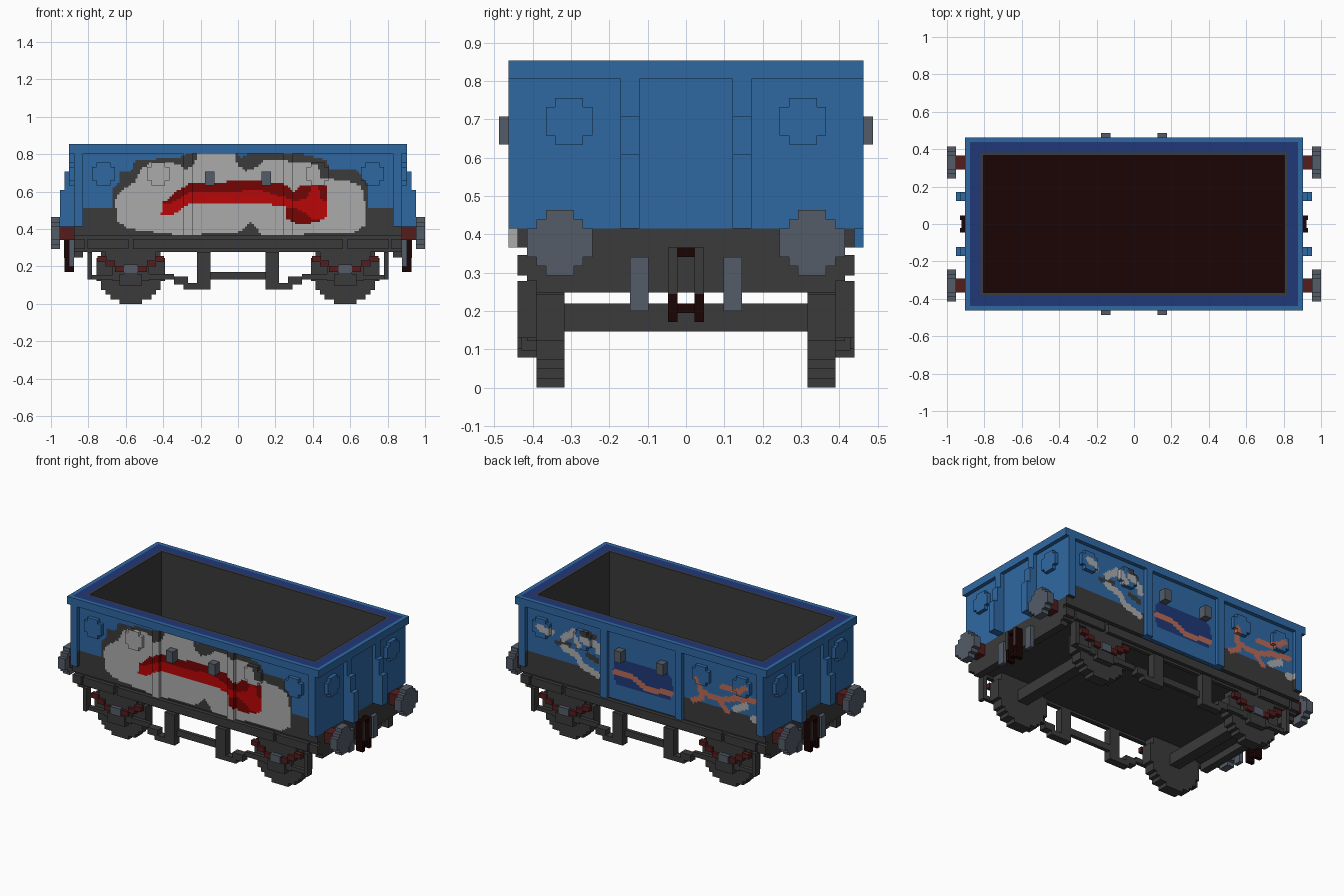
import bpy, bmesh, math
from mathutils import Vector

cube = bpy.data.objects.get("Cube")
if cube:
    bpy.data.objects.remove(cube)

U = 1 / 41  # one block; part coordinates below are in blocks

COLORS = {
    "blue": (.028, .138, .365), "navy": (.014, .04, .185),
    "dark_grey": (.043, .043, .043), "light_grey": (.41, .41, .41),
    "red": (.49, .002, .002), "dark_red": (.18, .001, .001),
    "steel": (.089, .107, .14), "maroon_black": (.011, .001, .001),
    "rust_brown": (.089, .012, .012), "orange": (.49, .147, .095),
}
NAMES = list(COLORS)
MATS = {}
for n, c in COLORS.items():
    m = bpy.data.materials.new(n)
    m.use_nodes = True
    m.diffuse_color = (*c, 1)
    bsdf = m.node_tree.nodes["Principled BSDF"]
    bsdf.inputs["Base Color"].default_value = (*c, 1)
    bsdf.inputs["Roughness"].default_value = .8
    MATS[n] = m


def add_box(bm, b):
    x0, x1, y0, y1, z0, z1 = b
    for v in bmesh.ops.create_cube(bm, size=1)["verts"]:
        v.co = Vector(((x0 + x1) / 2 + v.co.x * abs(x1 - x0),
                       (y0 + y1) / 2 + v.co.y * abs(y1 - y0),
                       (z0 + z1) / 2 + v.co.z * abs(z1 - z0)))


def finish(name, bm, mats):
    bmesh.ops.scale(bm, vec=(U, U, U), verts=bm.verts)
    me = bpy.data.meshes.new(name)
    bm.to_mesh(me)
    bm.free()
    for m in mats:
        me.materials.append(MATS[m])
    ob = bpy.data.objects.new(name, me)
    bpy.context.collection.objects.link(ob)


def part(name, mat, boxes, mx=False, my=False):
    """Boxes joined in one object, optionally mirrored over x and y."""
    bm = bmesh.new()
    for sx in ((1, -1) if mx else (1,)):
        for sy in ((1, -1) if my else (1,)):
            for b in boxes:
                add_box(bm, (b[0] * sx, b[1] * sx, b[2] * sy, b[3] * sy, b[4], b[5]))
    finish(name, bm, [mat])


def disc(c, z0, widths):
    """Stepped disc: (u0, u1, z0, z1) for each row, equal rows merged."""
    rows = []
    for i, w in enumerate(widths):
        if rows and rows[-1][1] - rows[-1][0] == w:
            rows[-1][3] += 1
        else:
            rows.append([c - w / 2, c + w / 2, z0 + i, z0 + i + 1])
    return rows


BOSS = (3, 5, 5, 5, 3)

# Painted side patterns, in final units (x, z)
DARK = [(-.84, .3), (-.84, .51), (-.67, .51), (-.67, .62), (-.63, .65), (-.63, .71),
        (-.57, .71), (-.55, .77), (-.31, .78), (-.28, .80), (-.22, .825), (-.01, .825),
        (.01, .78), (.05, .80), (.35, .80), (.47, .77), (.49, .72), (.63, .72),
        (.69, .64), (.69, .51), (.83, .51), (.83, .3)]
LIGHT = [(-.66, .55), (-.62, .61), (-.55, .65), (-.52, .72), (-.47, .75), (-.39, .76),
         (-.31, .745), (-.28, .715), (-.23, .745), (-.22, .80), (-.02, .805), (0, .74),
         (.04, .71), (.12, .74), (.14, .765), (.36, .76), (.43, .74), (.44, .67),
         (.57, .66), (.66, .63), (.68, .53), (.68, .42), (.62, .38), (.13, .365),
         (.07, .44), (.01, .385), (-.3, .365), (-.41, .38), (-.58, .40), (-.64, .44)]
DEEP = [(-.41, .48), (-.40, .54), (-.33, .60), (-.26, .645), (.13, .66), (.25, .64),
        (.30, .60), (.34, .635), (.48, .635), (.48, .49), (.43, .44), (.33, .42),
        (.25, .46), (.25, .52), (.13, .54), (-.26, .54), (-.34, .48)]
BRIGHT = [(-.41, .48), (-.40, .53), (-.33, .55), (-.26, .60), (.13, .605), (.24, .57),
          (.31, .55), (.38, .57), (.39, .635), (.43, .635), (.44, .56), (.48, .54),
          (.48, .46), (.40, .45), (.34, .50), (.25, .52), (.13, .54), (-.26, .54),
          (-.34, .48)]
GREY_STROKES = [[(.73, .70), (.66, .68)], [(.57, .66), (.50, .72), (.45, .66)],
                [(.42, .70), (.33, .68), (.32, .64)],
                [(.57, .60), (.48, .58), (.44, .52), (.33, .49)],
                [(-.66, .53), (-.74, .57)], [(-.79, .50), (-.86, .51)]]
DARK_STROKES = [[(.62, .62), (.53, .63)], [(.40, .60), (.33, .58)], [(.42, .74), (.35, .73)]]
ORANGE_STROKES = [[(.20, .54), (.08, .54), (-.03, .49), (-.20, .51)],
                  [(-.36, .51), (-.42, .54), (-.40, .66)],
                  [(-.42, .58), (-.55, .56), (-.66, .60), (-.80, .62)],
                  [(-.55, .56), (-.60, .50)], [(-.57, .65), (-.70, .66), (-.75, .70)]]


def inside(poly, x, z):
    hit = False
    for (x0, z0), (x1, z1) in zip(poly, poly[1:] + poly[:1]):
        if (z0 > z) != (z1 > z) and x < x0 + (z - z0) * (x1 - x0) / (z1 - z0):
            hit = not hit
    return hit


def near(strokes, x, z, r):
    p = Vector((x, z))
    for s in strokes:
        for a, b in zip(s, s[1:]):
            a, d = Vector(a), Vector(b) - Vector(a)
            t = max(0, min(1, (p - a).dot(d) / d.length_squared))
            if (p - a - d * t).length < r:
                return True
    return False


def front_rule(x, z):
    for poly, col in ((BRIGHT, "red"), (DEEP, "dark_red"), (LIGHT, "light_grey"),
                      (DARK, "dark_grey")):
        if inside(poly, x, z):
            return col
    return "blue"


def back_rule(x, z):
    if near(ORANGE_STROKES, x, z, .018):
        return "orange"
    if near(GREY_STROKES, x, z, .022):
        return "light_grey"
    if near([[(-.16, .585), (.16, .585)], [(-.16, .505), (.16, .505)], [(-.17, .545), (.17, .545)]],
            x, z, .047):
        return "navy"
    if (abs(x) > 12 * U and z < .51) or near(DARK_STROKES, x, z, .018):
        return "dark_grey"
    return "blue"


def side(name, s, rule):
    """Side wall with posts and bosses, cut into half blocks and coloured by rule."""
    bm = bmesh.new()
    boxes = [(-36, 36, 17, 18, 15, 33)]
    for m in (1, -1):
        boxes += [(m * 34, m * 36, 17, 19, 17, 33), (m * 10, m * 12, 18, 19, 15, 33)]
        for c in (17.5, 29.5):
            boxes += [(a, b, 18, 19, z0, z1) for a, b, z0, z1 in disc(m * c, 26, BOSS)]
    for b in boxes:
        add_box(bm, (b[0], b[1], s * b[2], s * b[3], b[4], b[5]))
    cuts = [((i / 2, 0, 0), (1, 0, 0)) for i in range(-71, 72)]
    cuts += [((0, 0, k / 2), (0, 0, 1)) for k in range(31, 66)]
    for co, no in cuts:
        bmesh.ops.bisect_plane(bm, geom=bm.verts[:] + bm.edges[:] + bm.faces[:],
                               plane_co=co, plane_no=no)
    for f in bm.faces:
        c = f.calc_center_median() * U
        if abs(c.x) > 34 * U:  # plain corner posts
            col = "blue" if c.z > 17 * U else "dark_grey"
        else:
            col = rule(c.x, c.z)
        f.material_index = NAMES.index(col)
    finish(name, bm, NAMES)


side("front_side_wall", -1, front_rule)
side("back_side_wall", 1, back_rule)

# End walls, bosses and stepped end posts
part("end_walls", "blue", [(34, 36, -17, 17, 17, 33)], mx=True)
part("end_bosses", "blue",
     [(36, 37, a, b, z0, z1) for a, b, z0, z1 in disc(12.5, 26, BOSS)], True, True)
part("end_posts", "blue", [(36, 37, 5, 7, 17, 33), (37, 38, 5, 7, 17, 29),
                           (38, 39, 5, 7, 17, 25)], True, True)

# Top rim, flush inner band, dark lining and load floor
part("rim_long", "blue", [(-37, 37, 18, 19, 33, 35)], my=True)
part("rim_short", "blue", [(36, 37, -18, 18, 33, 35)], mx=True)
part("band_long", "navy", [(-36, 36, 15.7, 18, 33, 35)], my=True)
part("band_short", "navy", [(33.6, 36, -15.7, 15.7, 33, 35)], mx=True)
part("lining_long", "dark_grey", [(-33.6, 33.6, 15, 15.7, 14, 35)], my=True)
part("lining_short", "dark_grey", [(33, 33.6, -15, 15, 14, 35)], mx=True)
part("load_floor", "maroon_black", [(-33, 33, -15, 15, 14.5, 16)])

# Underframe
part("underframe", "dark_grey", [(-34, 34, -16, 16, 12, 14.5)])
part("sole_bars", "dark_grey", [(-36, 36, 16, 17, 11.4, 15)], my=True)
part("sole_bar_plates", "dark_grey", [(-23, 23, 17, 18, 12, 14.2)] +
     [(m * a, m * b, 17, 18, 12, 14.2) for m in (1, -1) for a, b in ((24, 33), (33.5, 36))],
     my=True)
part("headstocks", "dark_grey", [(34, 36, -16, 16, 10.2, 17)], mx=True)
part("headstock_ends", "dark_grey", [(34, 36, 16, 17, 11.4, 17)], True, True)

# Wheels and axles
wheel_rows = [2 * round(math.sqrt(56.25 - (k - 7) ** 2) - .5) + 1 for k in range(15)]
part("wheels", "dark_grey",
     [(a, b, 13, 16, z0, z1) for a, b, z0, z1 in disc(23.5, 0, wheel_rows)], True, True)
part("axles", "dark_grey", [(22, 25, -13, 13, 6, 9)], mx=True)

# Axle guards, hangers, tie bars and brake frame
part("axle_guards", "dark_grey", [(19.5, 27.5, 16, 17, 5, 11.4), (21, 26, 16, 17.6, 4, 6.6),
                                  (18, 29, 16, 17, 9.5, 11.4)], True, True)
part("hangers", "dark_grey", [(32, 33, 16, 18, 5.3, 11.4), (27.5, 32, 16, 17, 5.3, 6.3),
                              (14, 19.5, 16, 17, 5.3, 6.6)], True, True)
part("brake_frame", "dark_grey", [(6, 9, 16, 18, 3.2, 11.4), (9, 12, 16, 18, 3.2, 4.6),
                                  (11, 14, 16, 18, 4.2, 6), (0, 6, 16, 17, 5.3, 7)],
     True, True)

# Leaf springs and axle boxes
springs = []
for m in (1, -1):
    for a, z in ((1.5, 7), (3.5, 8.2), (5.3, 9.2)):
        springs.append((23.5 + m * a, 23.5 + m * (a + 2), 16.5, 17.7, z, z + 1.3))
part("leaf_springs", "rust_brown", springs, True, True)
part("axle_boxes", "steel", [(22, 25, 16, 18, 6.6, 8.6)], True, True)

# Buffers
part("buffer_shafts", "rust_brown", [(36, 39, 12, 15, 14, 17)], True, True)
part("buffer_heads", "steel", [(39, 41, a, b, z0, z1) for a, b, z0, z1 in
                               disc(13.5, 12, (3, 5, 7, 7, 7, 5, 3))], True, True)

# Couplings with grey faces, and hanging pipes
part("coupling_plates", "maroon_black", [(36, 38, .9, 1.9, 7, 15)], True, True)
part("coupling_links", "maroon_black", [(36.4, 37.6, -.9, .9, 8, 9),
                                        (36.4, 37.8, -.9, .9, 14, 15)], mx=True)
part("coupling_faces", "dark_grey", [(38, 38.15, .9, 1.9, 10, 15)], True, True)
part("end_pipes", "steel", [(36, 37, 4, 6, 8.2, 14)], True, True)

# Door latches
part("door_latches", "steel", [(5.2, 7.2, 18, 20, 26, 29)], True, True)
